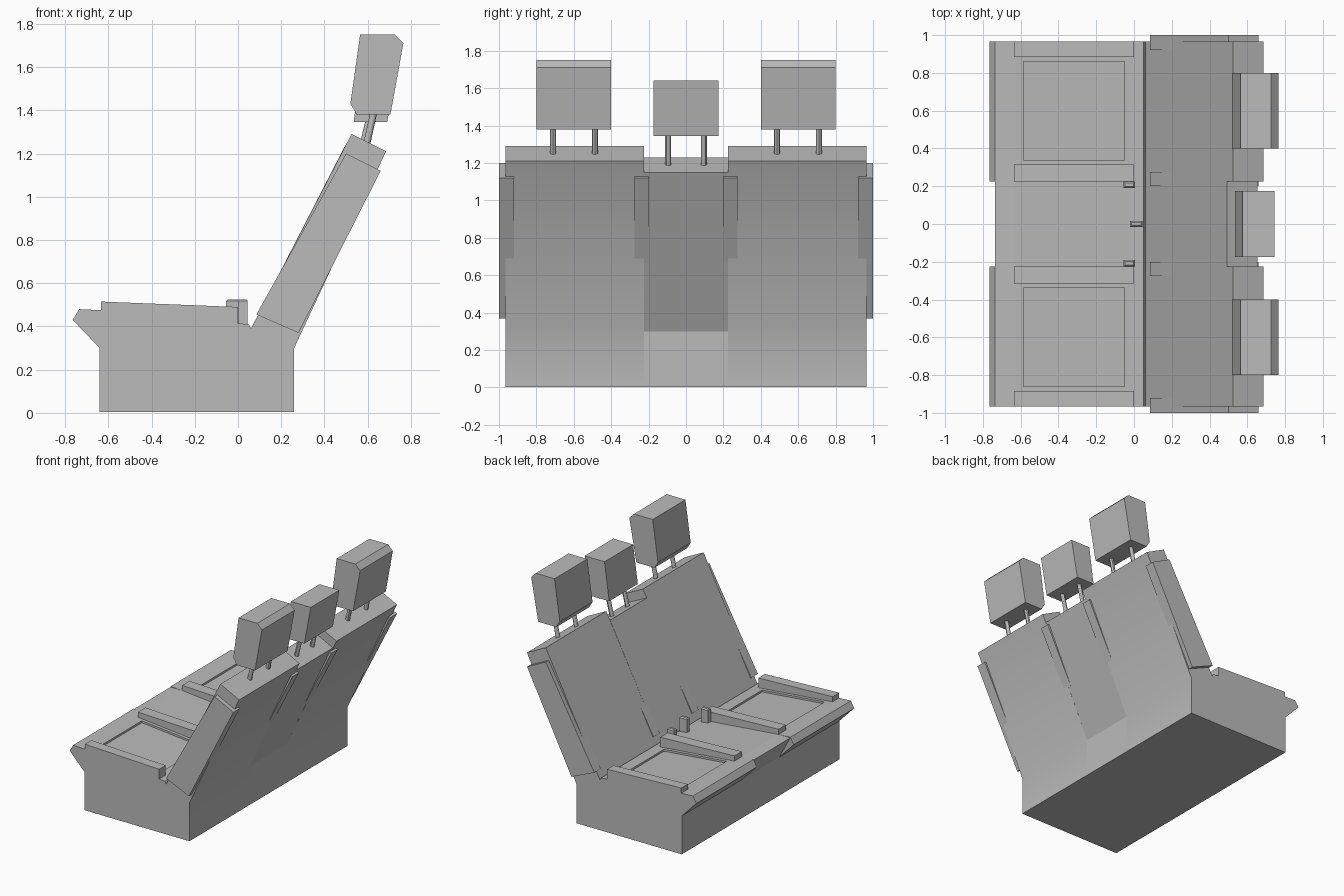
import bpy, bmesh
from math import radians
from mathutils import Vector

cube = bpy.data.objects.get("Cube")
if cube:
    bpy.data.objects.remove(cube)

grey = bpy.data.materials.new("seat grey")
grey.use_nodes = True
COLOUR = (0.5, 0.5, 0.5, 1)
grey.diffuse_color = COLOUR
grey.node_tree.nodes["Principled BSDF"].inputs["Base Color"].default_value = COLOUR


def finish(bm, name, smooth=False):
    mesh = bpy.data.meshes.new(name)
    bm.to_mesh(mesh)
    bm.free()
    mesh.materials.append(grey)
    ob = bpy.data.objects.new(name, mesh)
    bpy.context.collection.objects.link(ob)
    if smooth:
        bpy.ops.object.select_all(action="DESELECT")
        ob.select_set(True)
        bpy.context.view_layer.objects.active = ob
        bpy.ops.object.shade_smooth_by_angle(angle=radians(30))
    return ob


def prism(profile, y0, y1):
    """Extrude an (x, z) outline from y0 to y1."""
    bm = bmesh.new()
    face = bm.faces.new([bm.verts.new((x, y0, z)) for x, z in profile])
    new = bmesh.ops.extrude_face_region(bm, geom=[face])["geom"]
    verts = [v for v in new if isinstance(v, bmesh.types.BMVert)]
    bmesh.ops.translate(bm, verts=verts, vec=(0, y1 - y0, 0))
    bmesh.ops.recalc_face_normals(bm, faces=bm.faces)
    return bm


def sink_cushion(bm, x0, x1, y0, y1, depth):
    """Inset a recessed rectangle into the large seat top face."""
    top = max((f for f in bm.faces if f.normal.z > 0.9), key=lambda f: f.calc_area())
    origin, n = top.verts[0].co.copy(), top.normal.copy()
    bmesh.ops.inset_individual(bm, faces=[top], thickness=0.05)
    centre = top.calc_center_median()
    for v in top.verts:
        v.co.x = x0 if v.co.x < centre.x else x1
        v.co.y = y0 if v.co.y < centre.y else y1
        v.co.z = origin.z - n.x / n.z * (v.co.x - origin.x)
    inner = bmesh.ops.extrude_discrete_faces(bm, faces=[top])["faces"][0]
    bmesh.ops.translate(bm, verts=list(inner.verts), vec=(0, 0, -depth))


def post(name, start, end, radius):
    a, b = Vector(start), Vector(end)
    bm = bmesh.new()
    bmesh.ops.create_cone(bm, cap_ends=True, segments=12, radius1=radius, radius2=radius,
                          depth=(b - a).length)
    bmesh.ops.rotate(bm, verts=bm.verts, matrix=(b - a).to_track_quat("Z", "Y").to_matrix())
    bmesh.ops.translate(bm, verts=bm.verts, vec=(a + b) / 2)
    finish(bm, name, True)


def block(name, x0, x1, y0, y1, z0, z1, bevel):
    """Upright block with a chamfered top."""
    bm = prism([(x0, z0), (x1, z0), (x1, z1), (x0, z1)], y0, y1)
    edges = [e for e in bm.edges if all(v.co.z > z1 - 1e-4 for v in e.verts)]
    bmesh.ops.bevel(bm, geom=edges, offset=bevel, segments=1, affect="EDGES")
    finish(bm, name)


# Outlines of seat and backrest, seen from the side
FOOT = [(-0.64, 0.003), (0.26, 0.003), (0.26, 0.3)]
SEAT = [(0.06, 0.39), (0.05, 0.41), (-0.635, 0.475)]
outer_body = FOOT + [(0.685, 1.21), (0.525, 1.29)] + SEAT + [
    (-0.735, 0.48), (-0.765, 0.43), (-0.64, 0.3)]
middle_body = FOOT + [(0.655, 1.15), (0.492, 1.23)] + SEAT + [(-0.735, 0.475), (-0.64, 0.3)]
back_bolster = [(0.085, 0.455), (0.28, 0.37), (0.66, 1.12), (0.5, 1.2)]
seat_bolster = [(-0.635, 0.46), (0, 0.4), (0, 0.49), (-0.635, 0.515)]
outer_headrest = [(0.55, 1.38), (0.705, 1.38), (0.765, 1.71), (0.725, 1.75),
                  (0.565, 1.75), (0.52, 1.43)]
middle_headrest = [(0.535, 1.345), (0.69, 1.345), (0.745, 1.64), (0.575, 1.64)]

# Middle place
finish(prism(middle_body, -0.225, 0.225), "middle_seat")
finish(prism(middle_headrest, -0.175, 0.175), "middle_headrest")
block("middle_buckle", -0.02, 0.045, -0.017, 0.017, 0.38, 0.525, 0.008)

# Outer places, mirrored left and right
for side, s in (("left", 1), ("right", -1)):
    def span(a, b):
        return sorted((a * s, b * s))

    body = prism(outer_body, *span(0.225, 0.965))
    sink_cushion(body, -0.585, -0.05, *span(0.34, 0.86), 0.015)
    finish(body, side + "_seat", True)
    finish(prism(outer_headrest, *span(0.4, 0.8)), side + "_headrest")
    for part, a, b in (("inner", 0.2, 0.275), ("outer", 0.92, 1.0)):
        finish(prism(back_bolster, *span(a, b)), f"{side}_{part}_back_bolster")
    for part, a, b in (("inner", 0.225, 0.315), ("outer", 0.885, 0.965)):
        finish(prism(seat_bolster, *span(a, b)), f"{side}_{part}_seat_bolster")
    block(side + "_buckle", -0.055, 0.005, *span(0.19, 0.225), 0.38, 0.525, 0.008)
    for part, y in (("inner", 0.487), ("outer", 0.71)):
        post(f"{side}_{part}_headrest_post", (0.595, s * y, 1.24), (0.63, s * y, 1.4), 0.016)
    post(side + "_middle_headrest_post", (0.565, s * 0.095, 1.18), (0.61, s * 0.095, 1.37), 0.016)

# Round floor mounts under the base
for name, x, y in (("left", -0.45, 0.61), ("middle", -0.22, 0), ("right", -0.45, -0.61)):
    bm = bmesh.new()
    bmesh.ops.create_circle(bm, cap_ends=True, segments=16, radius=0.045)
    bmesh.ops.translate(bm, verts=bm.verts, vec=(x, y, 0))
    finish(bm, name + "_floor_mount")
